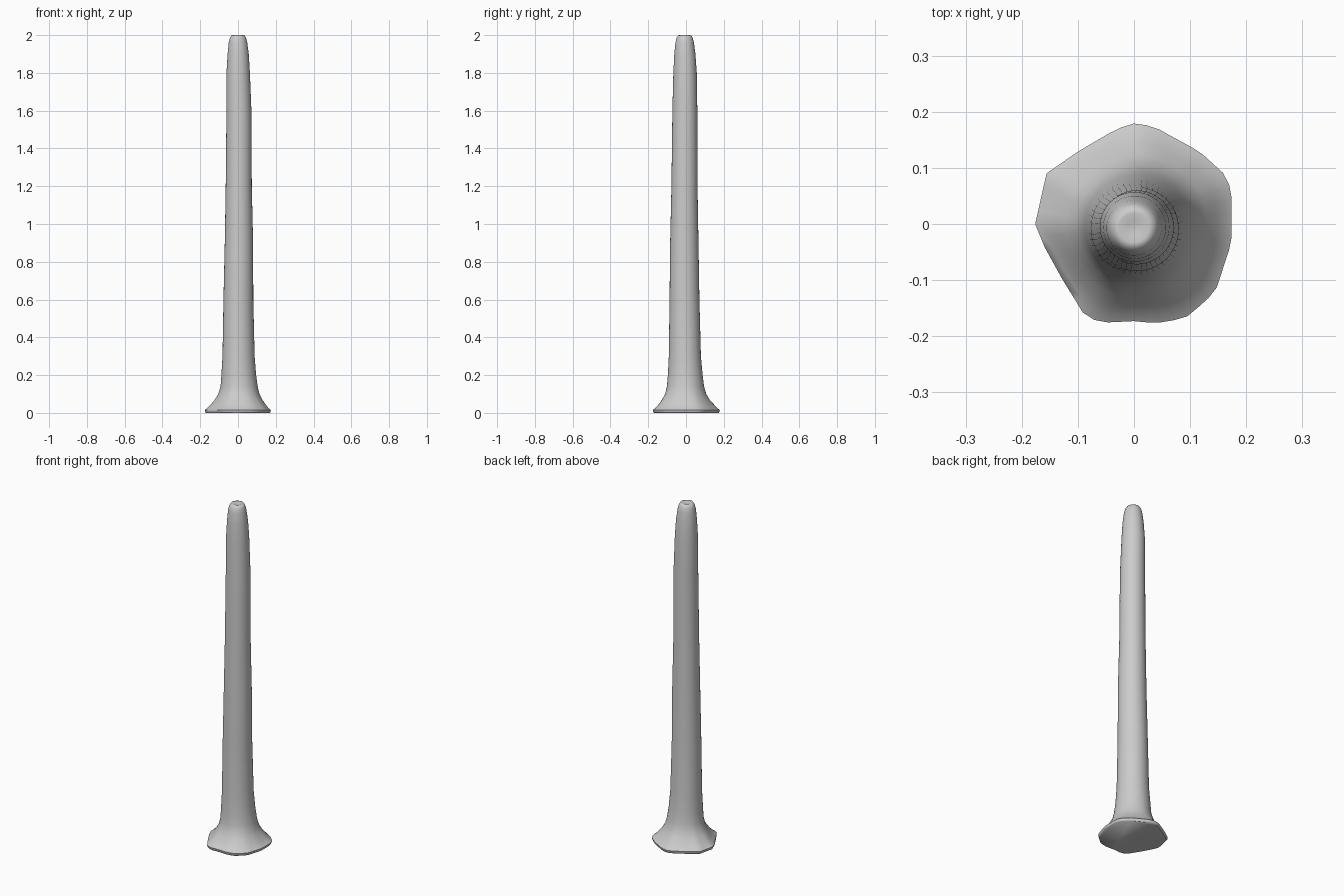
import bpy
import bmesh
from math import cos, sin, pi, atan2, hypot

cube = bpy.data.objects.get("Cube")
if cube:
    bpy.data.objects.remove(cube, do_unlink=True)

SIDES = 48

# Irregular foot outline, as x, y corners
FOOT = [(.174, 0), (.174, .06), (.162, .088), (.117, .129), (.06, .16), (.037, .173),
        (.003, .18), (-.03, .17), (-.1, .129), (-.156, .09), (-.176, 0), (-.16, -.04),
        (-.128, -.098), (-.088, -.163), (-.06, -.176), (.003, -.173), (.037, -.177),
        (.069, -.172), (.097, -.164), (.145, -.121), (.174, -.032)]

# Column rings: height, radius, centre x, centre y, share of foot outline
RINGS = [(0, .16, 0, 0, .97), (.006, .17, 0, 0, .99), (.016, .17, 0, 0, 1),
         (.025, .158, 0, 0, .95), (.045, .142, .002, 0, .75), (.07, .124, .003, -.002, .5),
         (.1, .108, .005, -.002, .25), (.14, .098, .006, -.003, .1), (.2, .092, .004, -.004, 0),
         (.3, .085, .003, -.006, 0), (.6, .079, .002, -.008, 0), (.9, .075, .005, -.009, 0),
         (1.2, .069, .004, -.008, 0), (1.6, .066, .005, -.006, 0), (1.8, .062, .001, -.005, 0),
         (1.9, .056, .001, -.006, 0), (1.96, .049, 0, -.007, 0), (1.985, .043, 0, -.007, 0),
         (1.998, .035, 0, -.007, 0), (2, .026, 0, -.007, 0), (1.995, .012, 0, -.007, 0)]


def foot_point(angle):
    """Point where a ray from the centre meets the foot outline."""
    dx, dy = cos(angle), sin(angle)
    for (ax, ay), (bx, by) in zip(FOOT, FOOT[1:] + FOOT[:1]):
        ex, ey = bx - ax, by - ay
        det = dx * ey - dy * ex
        if abs(det) < 1e-9:
            continue
        dist = (ax * ey - ay * ex) / det
        along = (ax * dy - ay * dx) / det
        if dist > 0 and -1e-6 <= along <= 1 + 1e-6:
            return dist
    return .17


bm = bmesh.new()
loops = []
for z, radius, cx, cy, share in RINGS:
    loop = []
    for i in range(SIDES):
        a = 2 * pi * i / SIDES
        # The outline fades into a round shaft above the foot
        shape = foot_point(a) * radius / .17
        r = radius + (shape - radius) * share
        if z < .02:
            r = foot_point(a) * share
        loop.append(bm.verts.new((cx + r * cos(a), cy + r * sin(a), z)))
    loops.append(loop)
for low, high in zip(loops, loops[1:]):
    for i in range(SIDES):
        j = (i + 1) % SIDES
        bm.faces.new((low[i], low[j], high[j], high[i]))
bm.faces.new(loops[-1])
bm.faces.new(loops[0][::-1])
mesh = bpy.data.meshes.new("tapered_column")
bm.to_mesh(mesh)
bm.free()

column = bpy.data.objects.new("tapered_column", mesh)
bpy.context.collection.objects.link(column)

# Plain grey finish
grey = bpy.data.materials.new("light_grey")
grey.use_nodes = True
grey.diffuse_color = (.6, .6, .6, 1)
grey.node_tree.nodes["Principled BSDF"].inputs["Base Color"].default_value = (.6, .6, .6, 1)
mesh.materials.append(grey)

bpy.ops.object.select_all(action="DESELECT")
column.select_set(True)
bpy.context.view_layer.objects.active = column
bpy.ops.object.shade_smooth_by_angle(angle=pi / 3)
